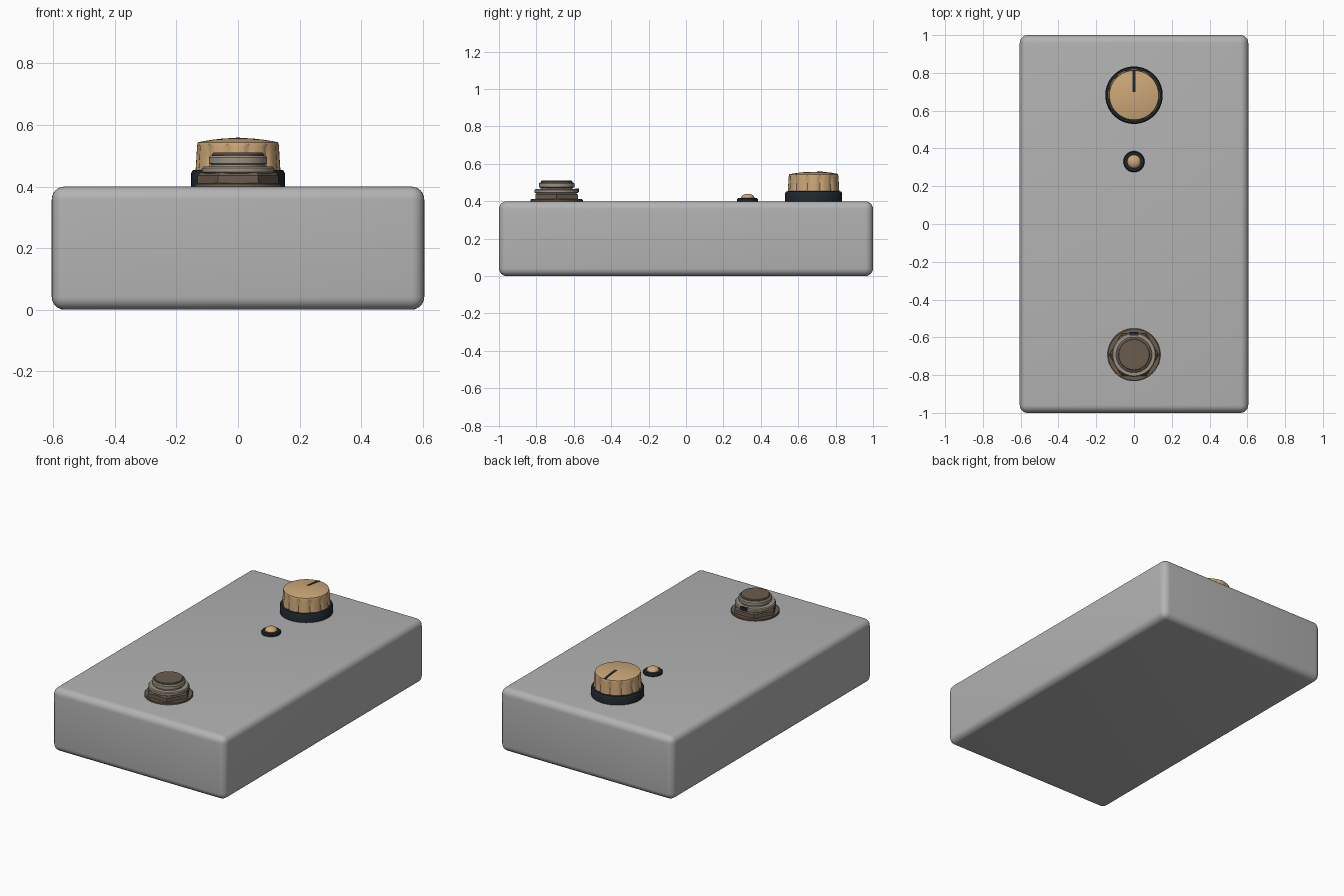
import bpy, bmesh, math

if "Cube" in bpy.data.objects:
    bpy.data.objects.remove(bpy.data.objects["Cube"])


def material(name, rgb):
    m = bpy.data.materials.new(name)
    m.diffuse_color = (*rgb, 1.0)
    m.use_nodes = True
    m.node_tree.nodes["Principled BSDF"].inputs["Base Color"].default_value = m.diffuse_color
    return m


GREY = material("enclosure grey", (0.45, 0.45, 0.45))
TAN = material("warm tan", (0.61, 0.39, 0.19))
DARK = material("blue black", (0.014, 0.021, 0.029))
BROWN = material("dark bronze", (0.145, 0.108, 0.076))
NICKEL = material("aged nickel", (0.33, 0.285, 0.23))


def finish(name, bm, mat, angle=35):
    bmesh.ops.recalc_face_normals(bm, faces=bm.faces)
    me = bpy.data.meshes.new(name)
    bm.to_mesh(me)
    bm.free()
    me.materials.append(mat)
    ob = bpy.data.objects.new(name, me)
    bpy.context.collection.objects.link(ob)
    bpy.ops.object.select_all(action='DESELECT')
    ob.select_set(True)
    bpy.context.view_layer.objects.active = ob
    bpy.ops.object.shade_smooth_by_angle(angle=math.radians(angle))
    return ob


def lathe(name, profile, y, mat, seg=48, shape=lambda a, i: 1.0):
    """Revolve (radius, z) points about a vertical axis at (0, y), with capped ends."""
    bm = bmesh.new()
    rings = []
    for i, (r, z) in enumerate(profile):
        ring = []
        for k in range(seg):
            a = 2 * math.pi * k / seg
            rr = r * shape(a, i)
            ring.append(bm.verts.new((rr * math.cos(a), y + rr * math.sin(a), z)))
        rings.append(ring)
    for lo, hi in zip(rings, rings[1:]):
        for k in range(seg):
            n = (k + 1) % seg
            bm.faces.new((lo[k], lo[n], hi[n], hi[k]))
    bm.faces.new(rings[0][::-1])
    bm.faces.new(rings[-1])
    return finish(name, bm, mat)


# Rounded enclosure
bm = bmesh.new()
bmesh.ops.create_cube(bm, size=1)
for v in bm.verts:
    v.co = (v.co.x * 1.21, v.co.y * 2.0, (v.co.z + 0.5) * 0.4)
bmesh.ops.bevel(bm, geom=bm.edges[:], offset=0.042, segments=6, profile=0.5, affect='EDGES')
finish("enclosure", bm, GREY)

# Control knob: dark skirt, fluted cap with a shallow dome, pointer line
KY = 0.682
lathe("knob_skirt", [(0.152, 0.398), (0.152, 0.444), (0.147, 0.453), (0.12, 0.455)], KY, DARK, 64)


def flutes(a, i):
    groove = max(0.0, math.cos(12 * a + math.pi)) ** 3
    return 1 - (0.05 * groove if i < 3 else 0.0)


def dome(r):
    return 0.558 - 0.014 * (r / 0.13) ** 2


cap = [(0.138, 0.45), (0.136, 0.48), (0.133, 0.53), (0.132, 0.538), (0.130, 0.544)]
cap += [(r, dome(r)) for r in (0.11, 0.08, 0.05, 0.02)]
lathe("knob_cap", cap, KY, TAN, 96, flutes)

bm = bmesh.new()
rows = []
for k in range(8):
    r = 0.018 + 0.112 * k / 7
    rows.append([bm.verts.new((x, KY + r, dome(r) + dz))
                 for x, dz in ((-0.007, -0.002), (0.007, -0.002), (0.007, 0.002), (-0.007, 0.002))])
for p, q in zip(rows, rows[1:]):
    for j in range(4):
        n = (j + 1) % 4
        bm.faces.new((p[j], p[n], q[n], q[j]))
bm.faces.new(rows[0])
bm.faces.new(rows[-1])
finish("knob_pointer", bm, DARK)

# Indicator lamp in its bezel
LY = 0.33
lathe("lamp_bezel", [(0.056, 0.398), (0.056, 0.411), (0.050, 0.417), (0.035, 0.418)], LY, DARK, 40)
lens = [(0.036, 0.41)] + [(0.036 * math.cos(t), 0.418 + 0.022 * math.sin(t))
                          for t in (math.radians(d) for d in range(0, 86, 14))]
lathe("lamp_lens", lens, LY, TAN, 32)

# Foot switch: washer, hex nut, lock ring, bushing, button
SY = -0.692
lathe("switch_washer", [(0.140, 0.398), (0.140, 0.408), (0.136, 0.411)], SY, BROWN)
lathe("switch_hex_nut", [(0.131, 0.409), (0.131, 0.436), (0.122, 0.445)], SY, BROWN, 6)
lathe("switch_lock_ring", [(0.112, 0.443), (0.117, 0.447), (0.117, 0.460), (0.112, 0.465)], SY, NICKEL)
lathe("switch_bushing", [(0.086, 0.46), (0.086, 0.472), (0.095, 0.475), (0.095, 0.495), (0.089, 0.501)],
      SY, NICKEL)
lathe("switch_button", [(0.084, 0.498), (0.084, 0.506), (0.080, 0.510)], SY, BROWN)

# Locating tab on the lock ring
bm = bmesh.new()
bmesh.ops.create_cube(bm, size=1)
for v in bm.verts:
    v.co = (v.co.x * 0.045, SY + 0.111 + v.co.y * 0.018, 0.458 + v.co.z * 0.018)
finish("lock_ring_tab", bm, DARK)
